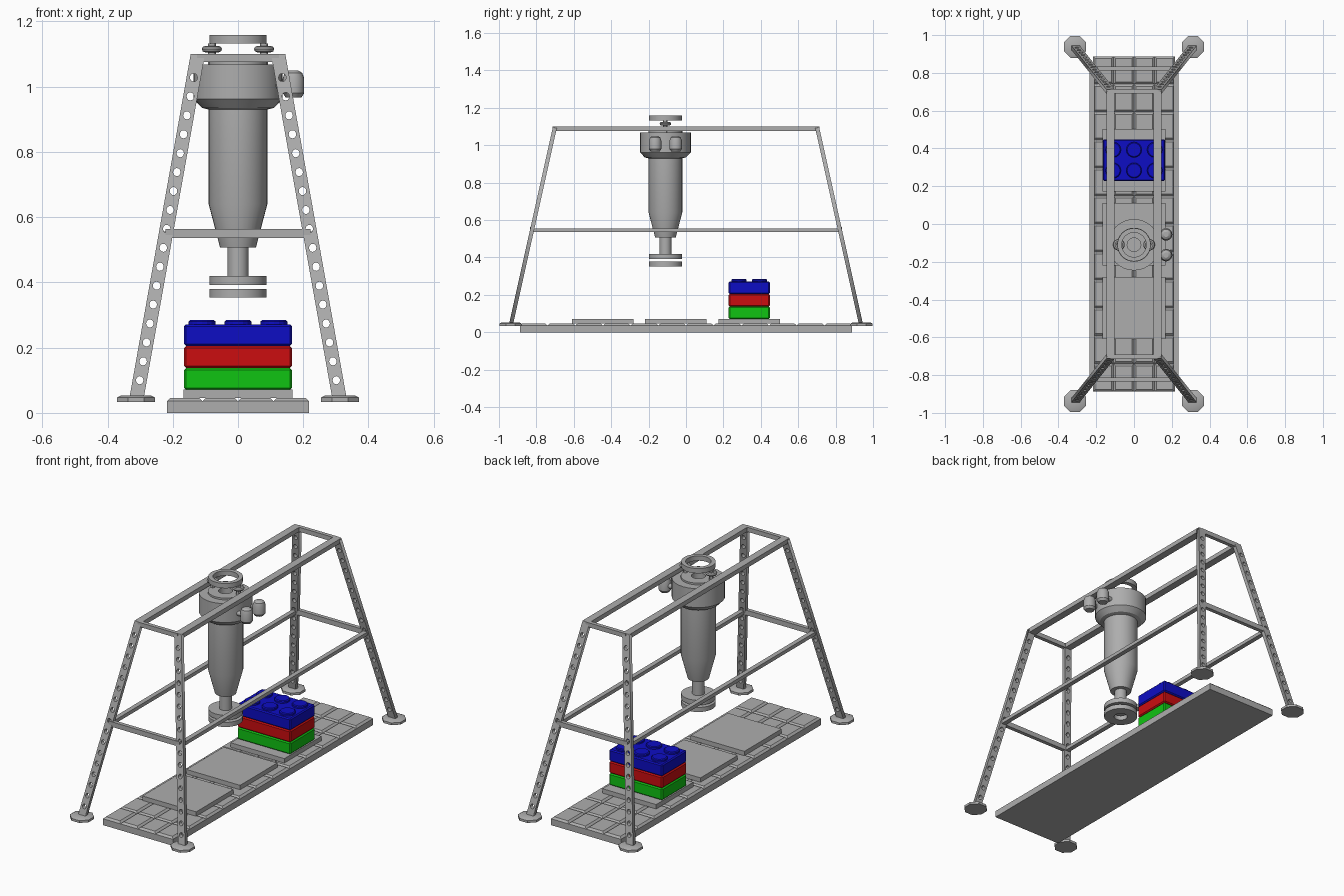
import bpy, bmesh
from math import sin, cos, pi, radians
from mathutils import Matrix, Vector

if "Cube" in bpy.data.objects:
    bpy.data.objects.remove(bpy.data.objects["Cube"])


def material(name, rgb):
    m = bpy.data.materials.new(name)
    m.use_nodes = True
    m.diffuse_color = (*rgb, 1)
    m.node_tree.nodes["Principled BSDF"].inputs["Base Color"].default_value = (*rgb, 1)
    return m


GREY = material("machine grey", (0.42, 0.42, 0.42))
BLUE = material("block blue", (0.004, 0.004, 0.55))
RED = material("block red", (0.6, 0.004, 0.005))
GREEN = material("block green", (0.005, 0.55, 0.006))


def finish(name, bm, mat, smooth=False):
    bmesh.ops.recalc_face_normals(bm, faces=bm.faces)
    me = bpy.data.meshes.new(name)
    bm.to_mesh(me)
    bm.free()
    me.materials.append(mat)
    ob = bpy.data.objects.new(name, me)
    bpy.context.collection.objects.link(ob)
    if smooth:
        bpy.ops.object.select_all(action='DESELECT')
        ob.select_set(True)
        bpy.context.view_layer.objects.active = ob
        bpy.ops.object.shade_smooth_by_angle(angle=radians(30))
    return ob


def add_box(bm, lo, hi):
    lo, hi = Vector(lo), Vector(hi)
    mat = Matrix.Translation((lo + hi) / 2) @ Matrix.Diagonal((*(hi - lo), 1))
    return bmesh.ops.create_cube(bm, size=1, matrix=mat)["verts"]


def add_lathe(bm, profile, centre, segs=32, closed=False, turn=0.0):
    """Spin (radius, height) points around a vertical axis; radius 0 makes a cap."""
    rings = []
    for r, z in profile:
        n = 1 if r == 0 else segs
        rings.append([bm.verts.new((centre[0] + r * cos(turn + 2 * pi * i / segs),
                                    centre[1] + r * sin(turn + 2 * pi * i / segs), z))
                      for i in range(n)])
    pairs = list(zip(rings, rings[1:]))
    if closed:
        pairs.append((rings[-1], rings[0]))
    for a, b in pairs:
        for i in range(segs):
            j = (i + 1) % segs
            quad = [a[i % len(a)], a[j % len(a)], b[j % len(b)], b[i % len(b)]]
            bm.faces.new(list(dict.fromkeys(quad)))


def lathe(name, profile, centre, mat=GREY, **kw):
    bm = bmesh.new()
    add_lathe(bm, profile, centre, **kw)
    return finish(name, bm, mat, True)


def mirror(ob, x=True, y=True):
    mod = ob.modifiers.new("mirror", 'MIRROR')
    mod.use_axis = (x, y, False)
    mod.use_mirror_merge = False


# Base slab with a grid of chamfered tiles
W, L, TOP = 0.2175, 0.888, 0.046
bm = bmesh.new()
add_box(bm, (-W, -L, 0), (W, L, TOP - 0.01))
finish("base_slab", bm, GREY)
bm = bmesh.new()
COLS, ROWS, C = 4, 12, 0.011
dx, dy = 2 * W / COLS, 2 * L / ROWS
for i in range(COLS):
    for j in range(ROWS):
        x, y = -W + i * dx, -L + j * dy
        verts = add_box(bm, (x, y, TOP - 0.01), (x + dx, y + dy, TOP))
        mid = Vector((x + dx / 2, y + dy / 2, 0))
        for v in verts:
            if v.co.z > TOP - 0.005:
                v.co.x -= C if v.co.x > mid.x else -C
                v.co.y -= C if v.co.y > mid.y else -C
finish("base_tiles", bm, GREY)

# Three flat trays in a row
for name, y in (("front_tray", -0.445), ("middle_tray", -0.055), ("back_tray", 0.338)):
    bm = bmesh.new()
    add_box(bm, (-0.167, y - 0.165, TOP), (0.167, y + 0.165, 0.071))
    finish(name, bm, GREY)

# Stacked studded blocks
BY = 0.338
for k, (name, mat) in enumerate((("lower_block", GREEN), ("middle_block", RED), ("upper_block", BLUE))):
    z = 0.071 + k * 0.067
    bm = bmesh.new()
    add_box(bm, (-0.165, BY - 0.11, z), (0.165, BY + 0.11, z + 0.0665))
    bmesh.ops.bevel(bm, geom=list(bm.edges), offset=0.006, segments=1, affect='EDGES')
    if mat == BLUE:
        for sx in (-0.11, 0, 0.11):
            for sy in (-0.055, 0.055):
                t = z + 0.0665
                add_lathe(bm, [(0, t - 0.003), (0.041, t - 0.003), (0.041, t + 0.009),
                               (0.036, t + 0.013), (0, t + 0.013)], (sx, BY + sy), 16)
    finish(name, bm, mat)

# Perforated legs: flat outline with round holes, extruded and leaned inwards
Z0, Z1 = 0.045, 1.1


def leg_x(z):
    return 0.311 + (0.123 - 0.311) * (z - Z0) / (Z1 - Z0)


def leg_y(z):
    return -0.935 + 0.235 * (z - Z0) / (Z1 - Z0)


HW, HT, HOLES = 0.022, 0.011, 17
curve = bpy.data.curves.new("leg_outline", 'CURVE')
curve.dimensions, curve.fill_mode, curve.extrude = '2D', 'BOTH', HT


def outline(points):
    s = curve.splines.new('POLY')
    s.points.add(len(points) - 1)
    for p, (x, z) in zip(s.points, points):
        p.co = (x, z, 0, 1)
    s.use_cyclic_u = True


outline([(leg_x(z) + s * HW, z) for z, s in ((Z0, -1), (Z0, 1), (Z1, 1), (Z1, -1))])
for k in range(HOLES):
    z = 0.1 + k * 0.058
    outline([(leg_x(z) + 0.0115 * cos(a * pi / 6), z + 0.0125 * sin(a * pi / 6)) for a in range(12)])
temp = bpy.data.objects.new("leg_outline", curve)
bpy.context.collection.objects.link(temp)
flat = bpy.data.meshes.new_from_object(temp.evaluated_get(bpy.context.evaluated_depsgraph_get()))
bpy.data.objects.remove(temp)
bm = bmesh.new()
bm.from_mesh(flat)
bmesh.ops.remove_doubles(bm, verts=bm.verts, dist=0.0001)
for v in bm.verts:
    x, z, t = v.co
    v.co = (x, leg_y(z) + t, z)
mirror(finish("legs", bm, GREY))

# Octagonal feet
foot = lathe("feet", [(0, 0.034), (0.063, 0.034), (0.063, 0.047), (0.05, 0.053), (0, 0.053)],
             (0.313, -0.938), segs=8, turn=pi / 8)
mirror(foot)

# Top rails and middle rails
for name, zlo, zhi, width in (("top", 1.075, 1.1, 0.021), ("middle", 0.536, 0.556, 0.013)):
    z = (zlo + zhi) / 2
    x, y = leg_x(z), leg_y(z)
    bm = bmesh.new()
    add_box(bm, (x - width, y, zlo), (x + width, -y, zhi))
    mirror(finish(name + "_side_rails", bm, GREY), y=False)
    bm = bmesh.new()
    add_box(bm, (-x, y - HT, zlo), (x, y + HT, zhi + (0.008 if name == "middle" else 0)))
    mirror(finish(name + "_end_rails", bm, GREY), x=False)

# Tool head hanging from the frame
TC = (0, -0.11)
lathe("tool_body", [(0, 1.0), (0.036, 1.0), (0.036, 1.078), (0.09, 1.078), (0.09, 1.068),
                    (0.136, 1.068), (0.136, 0.962), (0.11, 0.935), (0.09, 0.93), (0.09, 0.64),
                    (0.055, 0.507), (0.032, 0.507), (0.032, 0.418), (0, 0.418)], TC)
for name, zlo, zhi, inner in (("top_ring", 1.132, 1.159, 0.065),
                              ("upper_disc", 0.392, 0.419, 0.028),
                              ("lower_disc", 0.353, 0.379, 0.035)):
    lathe(name, [(inner, zlo), (0.088, zlo), (0.088, zhi), (inner, zhi)], TC, closed=True)

# Rounded washers under the top ring
for side, s in (("left", 1), ("right", -1)):
    ring = [(0.02 + 0.011 * cos(a * pi / 4), 1.115 + 0.01 * sin(a * pi / 4)) for a in range(8)]
    lathe(side + "_washer", ring, (s * 0.08, TC[1]), segs=20, closed=True)
    lathe(side + "_bolt", [(0, 1.068), (0.012, 1.068), (0.012, 1.132), (0, 1.132)],
          (s * 0.08, TC[1]), segs=12)

# Two small pots on the side of the tool head, each with a short pipe
for name, y in (("front", -0.165), ("back", -0.055)):
    lathe(name + "_pot", [(0, 0.967), (0.024, 0.967), (0.033, 0.98), (0.033, 1.025),
                          (0.027, 1.042), (0.014, 1.05), (0, 1.05)], (0.17, y), segs=20)
    bm = bmesh.new()
    bmesh.ops.create_cone(bm, cap_ends=True, segments=16, radius1=0.014, radius2=0.014, depth=0.08,
                          matrix=Matrix.Translation((0.13, y, 1.005)) @ Matrix.Rotation(pi / 2, 4, 'Y'))
    finish(name + "_pot_pipe", bm, GREY, True)
